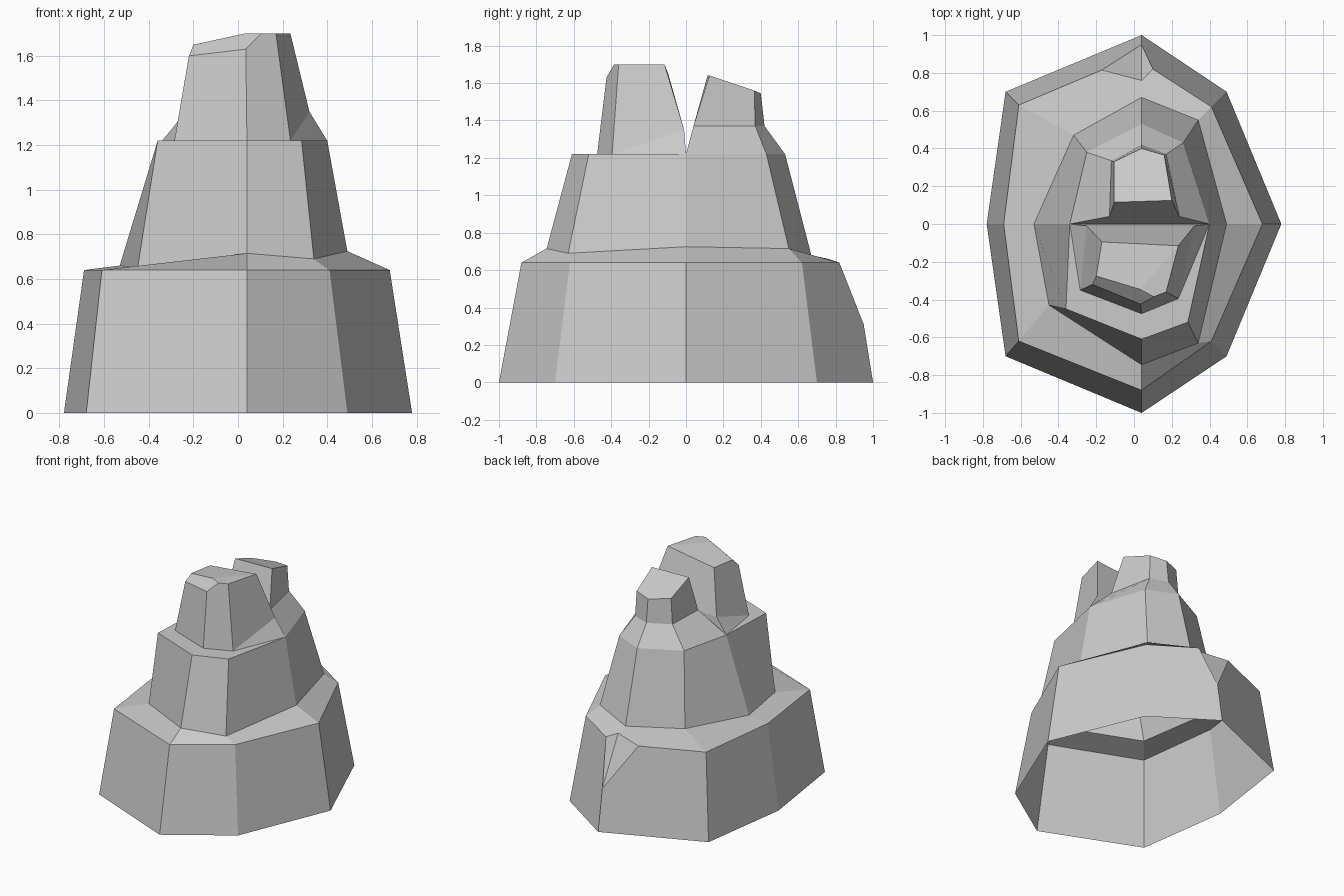
import bpy
import bmesh

if "Cube" in bpy.data.objects:
    bpy.data.objects.remove(bpy.data.objects["Cube"])

STONE = (0.6, 0.6, 0.6, 1)
stone = bpy.data.materials.new("grey stone")
stone.use_nodes = True
stone.diffuse_color = STONE
stone.node_tree.nodes["Principled BSDF"].inputs["Base Color"].default_value = STONE


def at_height(points, z):
    return [(x, y, z) for x, y in points]


def band(lower, upper, closed=True):
    """Quads joining two rings with the same number of points."""
    n = len(lower)
    return [[lower[i], lower[(i + 1) % n], upper[(i + 1) % n], upper[i]]
            for i in range(n if closed else n - 1)]


def shell(name, faces):
    """Flat-shaded object from faces given as corner points."""
    bm = bmesh.new()
    for face in faces:
        bm.faces.new([bm.verts.new(p) for p in face])
    bmesh.ops.remove_doubles(bm, verts=bm.verts, dist=0.001)
    mesh = bpy.data.meshes.new(name)
    bm.to_mesh(mesh)
    bm.free()
    mesh.materials.append(stone)
    obj = bpy.data.objects.new(name, mesh)
    bpy.context.collection.objects.link(obj)


# Rings run anticlockwise: front, front left, left, back left, back, back right, right, front right
foot = at_height([(.04, -1), (.49, -.7), (.78, 0), (.49, .7),
                  (.04, 1), (-.68, .7), (-.78, 0), (-.68, -.7)], 0)
rim = at_height([(.04, -.88), (.41, -.62), (.68, 0), (.41, .62),
                 (.04, .88), (-.61, .63), (-.69, 0), (-.61, -.62)], .64)
waist = [(.04, -.745, .715), (.34, -.63, .69), (.49, 0, .725), (.34, .55, .715),
         (.04, .67, .68), (-.32, .47, .68), (-.53, 0, .66), (-.45, -.43, .65)]
shelf = at_height([(.04, -.61), (.285, -.52), (.4, 0), (.26, .43),
                   (.04, .53), (-.25, .38), (-.34, 0), (-.36, -.45)], 1.22)

# Wide base with its sloping ledge, chipped at the back corner
notch, chip = (.04, .95, .31), (.04, .76, .66)
chip_left, chip_right = (.1, .82, .64), (-.17, .815, .64)
base = [f for f in band(foot, rim) + band(rim, waist) if rim[4] not in f]
base += [[foot[3], foot[4], notch, chip_left, rim[3]],
         [foot[4], foot[5], rim[5], chip_right, notch],
         [notch, chip, chip_left],
         [notch, chip_right, chip],
         [rim[3], chip_left, chip, waist[4], waist[3]],
         [chip_right, rim[5], waist[5], waist[4], chip]]
shell("base_tier", base)

# Middle tier with a flat shelf over its front half
shell("middle_tier", band(waist, shelf) + [shelf[6:] + shelf[:3]])

# Back spire: sloping shoulder, short column and tilted cap
root = shelf[2:7]
shoulder = at_height([(.24, .04), (.17, .37), (.04, .42), (-.12, .335), (-.13, .04)], 1.37)
cap = [(.2, .125, 1.64), (.16, .365, 1.56), (.04, .4, 1.545),
       (-.105, .33, 1.56), (-.105, .115, 1.64)]
shell("back_spire", band(root, shoulder, False) + band(shoulder, cap, False) + [
    cap,
    [root[4], root[0], shoulder[0], shoulder[4]],
    [shoulder[4], shoulder[0], cap[0], cap[4]]])

# Front spire: tapering block with a bevelled top edge
left, right = shelf[2], shelf[6]
low = at_height([(-.285, -.35), (.04, -.475), (.235, -.395)], 1.22)
hip_left, hip_right = (.32, -.01, 1.35), (-.25, -.01, 1.33)
bevel_side, bevel_mid = (-.22, -.32, 1.6), (.035, -.425, 1.63)
top_side, top_mid = (-.2, -.275, 1.65), (.03, -.345, 1.7)
tip_mid, tip_left = (.105, -.385, 1.7), (.17, -.36, 1.7)
crown_left, crown_right = (.235, -.115, 1.7), (-.17, -.095, 1.65)
shell("front_spire", [
    [low[0], low[1], bevel_mid, bevel_side],
    [low[1], low[2], tip_left, tip_mid, bevel_mid],
    [low[2], hip_left, crown_left, tip_left],
    [low[2], left, hip_left],
    [left, right, hip_right, hip_left],
    [hip_left, hip_right, crown_right, crown_left],
    [right, low[0], hip_right],
    [low[0], bevel_side, top_side, crown_right, hip_right],
    [bevel_side, bevel_mid, top_mid, top_side],
    [bevel_mid, tip_mid, top_mid],
    [tip_mid, tip_left, crown_left, top_mid],
    [top_side, top_mid, crown_left, crown_right]])
